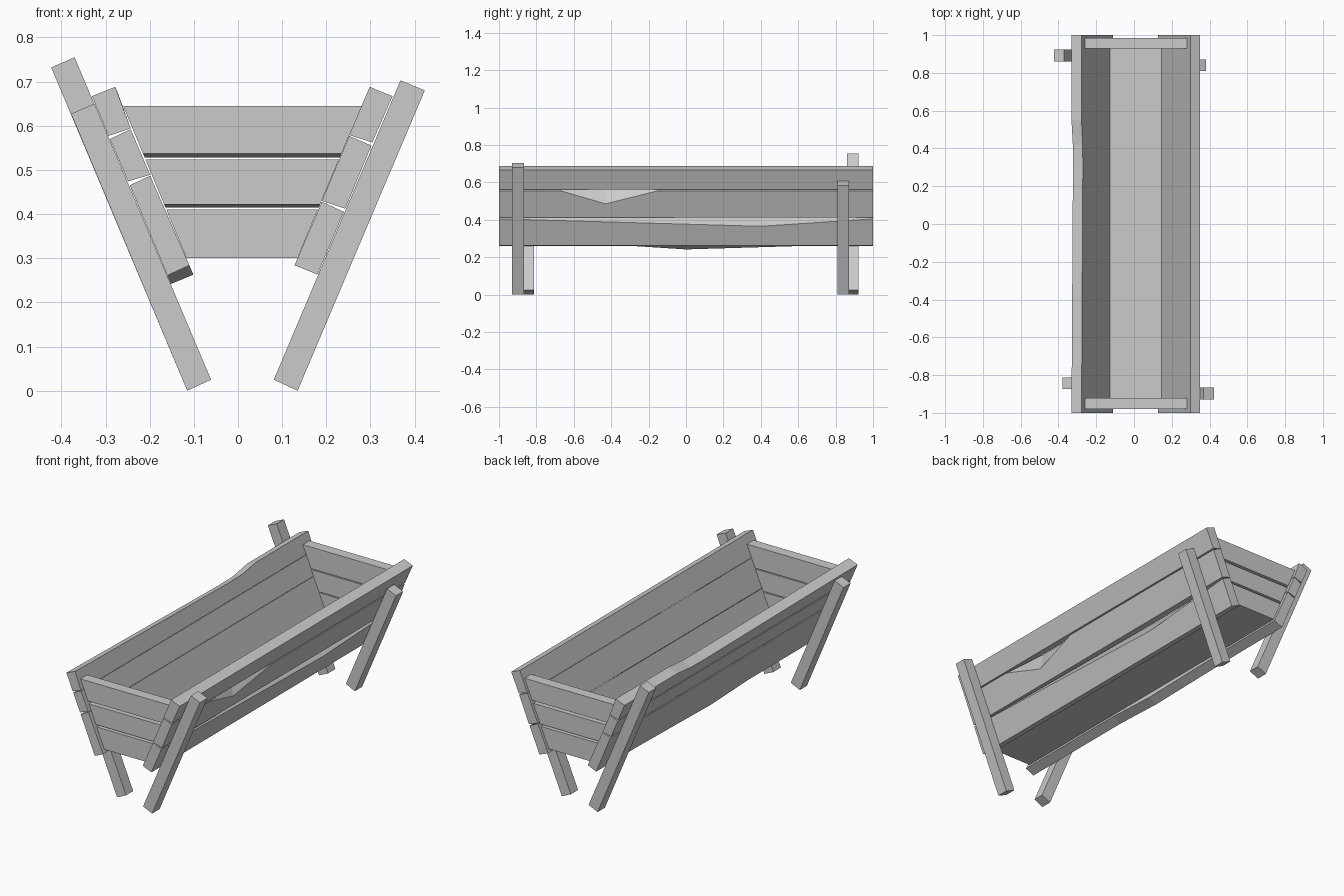
import bpy, bmesh

if "Cube" in bpy.data.objects:
    bpy.data.objects.remove(bpy.data.objects["Cube"])


def loft(name, sections):
    """Solid from four-cornered (x, z) profiles placed along y."""
    bm = bmesh.new()
    rings = [[bm.verts.new((x, y, z)) for x, z in prof] for y, prof in sections]
    bm.faces.new(rings[0])
    bm.faces.new(rings[-1])
    for a, b in zip(rings, rings[1:]):
        for i in range(4):
            j = (i + 1) % 4
            bm.faces.new((a[i], a[j], b[j], b[i]))
    bmesh.ops.recalc_face_normals(bm, faces=bm.faces)
    mesh = bpy.data.meshes.new(name)
    bm.to_mesh(mesh)
    bm.free()
    ob = bpy.data.objects.new(name, mesh)
    bpy.context.collection.objects.link(ob)
    return ob


def slide(p, s, d):
    """Move a point a distance d up the slope of the wall on side s."""
    return (p[0] + s * 0.389 * d, p[1] + 0.921 * d)


def board(name, s, prof, worn=()):
    """Wall board; worn = (y, shifts of top outer, top inner, low inner, low outer)."""
    secs = [(-1, prof)]
    secs += [(y, [slide(p, s, d) for p, d in zip(prof, ds)]) for y, *ds in worn]
    loft(name, secs + [(1, prof)])


# Left wall, with worn edges
board("left_top_board", -1,
      [(-0.331, 0.667), (-0.278, 0.688), (-0.243, 0.594), (-0.293, 0.577)],
      [(0.3, -0.02, -0.018, 0, 0), (0.42, -0.018, -0.016, 0, 0), (0.55, 0, 0, 0, 0)])
board("left_middle_board", -1,
      [(-0.29, 0.570), (-0.243, 0.592), (-0.199, 0.489), (-0.249, 0.474)])
board("left_bottom_board", -1,
      [(-0.245, 0.465), (-0.199, 0.487), (-0.11, 0.284), (-0.16, 0.261)],
      [(-0.3, 0, 0, 0, 0), (0, 0, 0, -0.023, -0.021), (0.65, 0, 0, 0, 0)])

# Right wall, with chipped outer edges
board("right_top_board", 1,
      [(0.350, 0.667), (0.298, 0.688), (0.252, 0.579), (0.304, 0.562)])
board("right_middle_board", 1,
      [(0.302, 0.555), (0.252, 0.577), (0.190, 0.430), (0.243, 0.412)],
      [(-0.67, 0, 0, 0, 0), (-0.43, -0.076, 0, 0, 0), (-0.15, 0, 0, 0, 0)])
board("right_bottom_board", 1,
      [(0.240, 0.405), (0.190, 0.428), (0.128, 0.284), (0.180, 0.263)],
      [(0.4, -0.043, 0, 0, 0)])


def left_x(z):
    return -0.278 + (0.688 - z) * 0.416


def right_x(z):
    return 0.298 - (0.688 - z) * 0.421


# End panels of three planks, with the outer lower edge raised
for end, y_out, y_in in (("front", -0.98, -0.922), ("back", 0.985, 0.928)):
    for level, z0, z1, lift in (("bottom", 0.30, 0.41, 0),
                                ("middle", 0.415, 0.523, 0.007),
                                ("top", 0.528, 0.645, 0.009)):
        loft(f"{end}_{level}_plank", [
            (y_out, [(left_x(z1), z1), (right_x(z1), z1),
                     (right_x(z0 + lift), z0 + lift), (left_x(z0 + lift), z0 + lift)]),
            (y_in, [(left_x(z1), z1), (right_x(z1), z1),
                    (right_x(z0), z0), (left_x(z0), z0)])])

# Floor
loft("floor", [(y, [(left_x(0.325), 0.325), (right_x(0.325), 0.325),
                    (right_x(0.30), 0.30), (left_x(0.30), 0.30)])
               for y in (-0.922, 0.928)])

# Slanted legs: outer foot, inner foot, inner top, outer top
for name, y0, y1, prof in (
    ("back_left_leg", 0.86, 0.923,
     [(-0.115, 0), (-0.061, 0.025), (-0.37, 0.755), (-0.423, 0.732)]),
    ("front_left_leg", -0.873, -0.812,
     [(-0.115, 0), (-0.061, 0.025), (-0.325, 0.65), (-0.378, 0.627)]),
    ("front_right_leg", -0.93, -0.866,
     [(0.135, 0), (0.081, 0.025), (0.368, 0.703), (0.423, 0.68)]),
    ("back_right_leg", 0.81, 0.872,
     [(0.135, 0), (0.081, 0.025), (0.328, 0.608), (0.382, 0.584)]),
):
    loft(name, [(y0, prof), (y1, prof)])
